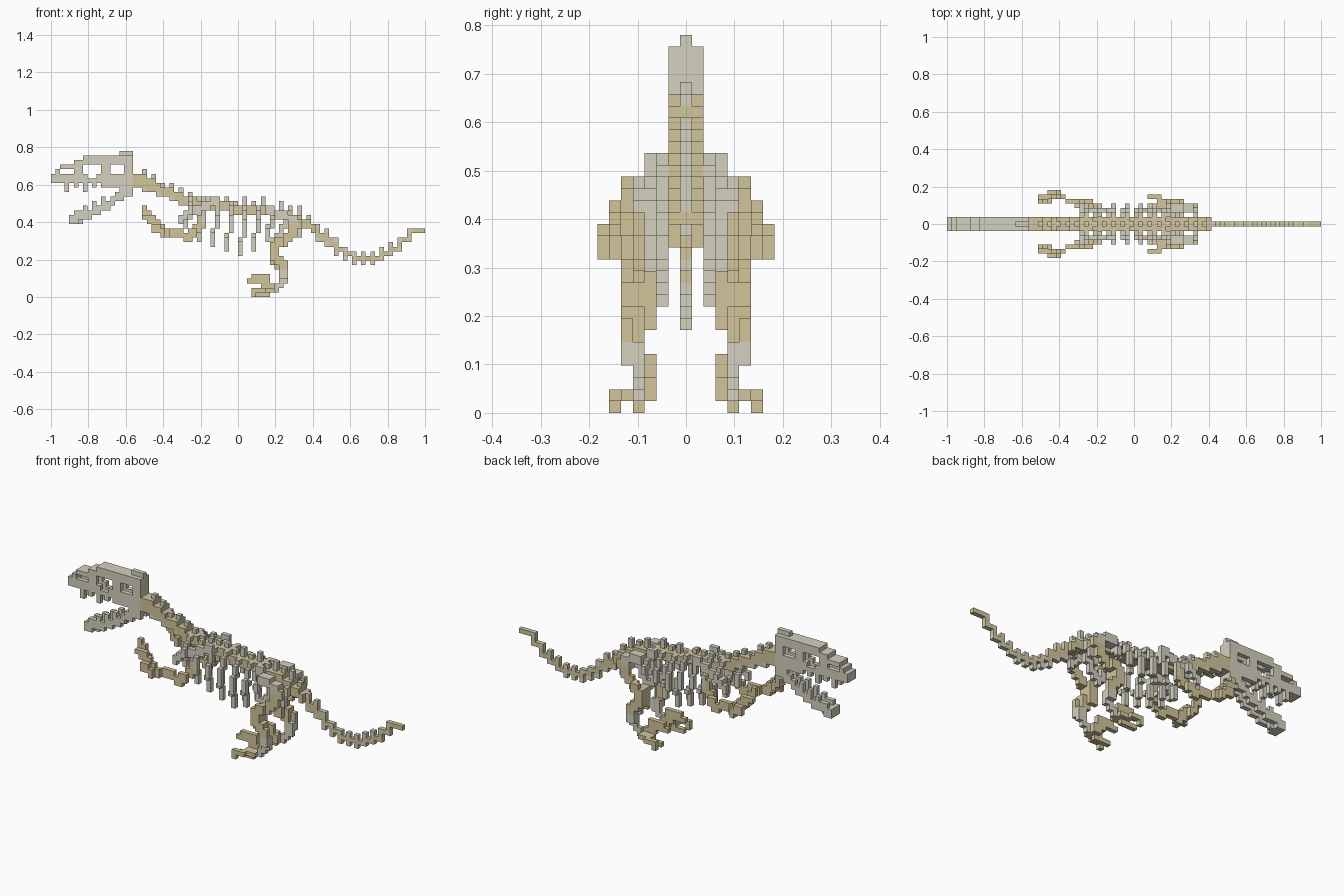
import bpy, bmesh
from mathutils import Vector

cube = bpy.data.objects.get("Cube")
if cube:
    bpy.data.objects.remove(cube)

U = 2 / 82  # edge of one block; cells are (x 0..81, y -7..7, z 0..31)


def material(name, rgb):
    m = bpy.data.materials.new(name)
    m.use_nodes = True
    col = (*rgb, 1)
    m.diffuse_color = col
    m.node_tree.nodes["Principled BSDF"].inputs["Base Color"].default_value = col
    return m


GREY = material("grey bone", (0.66, 0.64, 0.53))
TAN = material("tan bone", (0.64, 0.56, 0.33))


def box(x0, x1, y0, y1, z0, z1):
    """All cells in an inclusive range."""
    return {(x, y, z) for x in range(x0, x1 + 1)
            for y in range(y0, y1 + 1) for z in range(z0, z1 + 1)}


def path(pts, wide=0, high=1, deep=1):
    """Cells along a polyline, thickened in y, z and x."""
    out = set()
    for a, b in zip(pts, pts[1:]):
        a, b = Vector(a), Vector(b)
        n = max(1, int(max(abs(c) for c in b - a)))
        for i in range(n + 1):
            x, y, z = (int(c + 0.5) for c in a.lerp(b, i / n))
            out |= box(x, x + deep - 1, y - wide, y + wide, z, z + high - 1)
    return out


def mirror(cells):
    return cells | {(x, -y, z) for x, y, z in cells}


STEPS = [(1, 0, 0), (-1, 0, 0), (0, 1, 0), (0, -1, 0), (0, 0, 1), (0, 0, -1)]
used = set()


def build(name, cells, mat):
    """Make an object from the outer faces of a set of cells."""
    cells = cells - used
    used.update(cells)
    bm = bmesh.new()
    verts = {}

    def vert(p):
        key = tuple(round(c * 2) for c in p)
        if key not in verts:
            verts[key] = bm.verts.new(((p.x - 40.5) * U, p.y * U, (p.z + 0.5) * U))
        return verts[key]

    for c in sorted(cells):
        for s in STEPS:
            if tuple(i + j for i, j in zip(c, s)) in cells:
                continue
            n = Vector(s)
            u = Vector((s[1], s[2], s[0]))
            v = n.cross(u)
            mid = Vector(c) + n / 2
            bm.faces.new([vert(mid + (u * i + v * j) / 2)
                          for i, j in ((-1, -1), (1, -1), (1, 1), (-1, 1))])
    me = bpy.data.meshes.new(name)
    bm.to_mesh(me)
    bm.free()
    me.materials.append(mat)
    ob = bpy.data.objects.new(name, me)
    bpy.context.collection.objects.link(ob)


# Skull: side walls with openings, roof, snout and crest
snout = [(0, 0, 26), (2, 0, 28), (7, 0, 29)]
wall = box(0, 14, 1, 1, 25, 26) | box(12, 17, 1, 1, 24, 30) | box(15, 17, 1, 1, 22, 24)
wall |= {(x, 1, z) for x, y, z in path(snout)} | box(7, 14, 1, 1, 29, 30)
wall |= box(5, 6, 1, 1, 27, 28) | box(11, 11, 1, 1, 27, 28)
wall -= box(13, 15, 1, 1, 27, 28) | box(8, 9, 1, 1, 26, 26)
roof = box(0, 1, 0, 0, 25, 26) | path(snout)
roof |= box(7, 17, 0, 0, 30, 30) | box(17, 17, 0, 0, 23, 29) | box(15, 17, 0, 0, 31, 31)
build("skull", mirror(wall) | roof, GREY)
teeth = {(x, 1, 24) for x in range(3, 14, 2)} | {(3, 1, 23), (7, 1, 23)}
build("upper_teeth", mirror(teeth), GREY)

# Lower jaw: two rami joined at the chin
ramus = path([(17, 1, 22), (13, 1, 20), (8, 1, 17), (4, 1, 16)], high=2)
build("lower_jaw", mirror(ramus) | box(4, 6, 0, 0, 16, 17), GREY)
build("lower_teeth", mirror({(5, 1, 18), (7, 1, 19), (9, 1, 20), (11, 1, 21)}), GREY)

# Backbone
neck = [(18, 0, 25), (22, 0, 23), (28, 0, 21)]
back = [(28, 0, 20), (34, 0, 19), (44, 0, 18), (51, 0, 17), (57, 0, 14)]
build("neck", path([(18, 0, 24), (22, 0, 23)], 1, 3) | path(neck, 1, 2), TAN)
build("backbone", path(back, 1, 2), TAN)
tail = [(57, 0, 14), (62, 0, 10), (66, 0, 8), (71, 0, 8), (75, 0, 10), (79, 0, 14), (81, 0, 14)]
build("tail", path(tail) | path(tail[:2], 0, 2), TAN)

# Small spines above and below the vertebrae
bones = set(used)


def column_end(x, y, pick, lo=0):
    return pick(z for a, b, z in bones if (a, b) == (x, y) and z >= lo)


tops = {(x, 0, column_end(x, 0, max) + 1) for x in range(20, 80, 2)}
tops |= {(x, 0, column_end(x, 0, max) + 2) for x in range(42, 56, 4)}
build("upper_spines", tops, GREY)
lows = {(x, 0, column_end(x, 0, min) - 1) for x in range(58, 79, 2)}
lows |= mirror({(x, 1, column_end(x, 1, min, 18) - 1) for x in range(20, 29, 3)})
build("lower_spines", lows, GREY)

# Ribs
ribs = set()
for i, low in enumerate((15, 12, 11, 10, 9, 10, 12)):
    x, t = 30 + 3 * i, 21 - i // 2
    ribs |= path([(x, 2, t), (x, 3, t - 1), (x, 3, t - 2), (x, 4, t - 3), (x, 4, low + 4),
                  (x - 1, 3, low + 3), (x - 1, 2, low + 2), (x - 1, 2, low)])
build("ribs", mirror(ribs), GREY)

# Shoulders and arms
build("shoulder_blades", mirror(path([(36, 3, 20), (31, 3, 18), (28, 4, 16)], 0, 2)), GREY)
upper_arm = path([(32, 4, 16), (31, 4, 14), (29, 5, 12)], 0, 2, 2)
forearm = path([(29, 5, 12), (27, 5, 13), (24, 6, 13), (23, 6, 14)], 0, 2)
hand = path([(24, 7, 13), (22, 7, 14)], 0, 2) | path([(23, 6, 14), (21, 6, 16)], 0, 2, 2)
hand |= path([(22, 5, 15), (20, 5, 18)], 0, 2) | box(20, 22, 6, 6, 17, 17)
build("upper_arms", mirror(upper_arm), TAN)
build("forearms", mirror(forearm), TAN)
build("hands", mirror(hand), TAN)

# Pelvis: stepped blade with pubis and ischium
blade = path([(47, 2, 18), (50, 3, 17), (53, 3, 16), (54, 2, 15)], 0, 2)
blade |= path([(49, 4, 17), (53, 4, 16)], 0, 2)
prongs = path([(52, 3, 15), (54, 3, 13)], 0, 2) | path([(51, 2, 15), (48, 2, 11)], 0, 2)
build("pelvis", mirror(blade | prongs), GREY)

# Legs
thigh = path([(53, 4, 15), (51, 4, 12), (48, 5, 10)], 0, 2, 2) | box(48, 49, 3, 5, 8, 11)
calf = path([(48, 5, 8), (50, 5, 6)], 0, 2, 2) | path([(48, 4, 8), (49, 4, 6)], 0, 2, 2)
build("thighs", mirror(thigh), TAN)
build("calves", mirror(calf | box(48, 49, 3, 3, 7, 7)), TAN)
ankle = path([(50, 5, 5), (50, 5, 4)], 0, 1, 2) | path([(50, 4, 5), (50, 4, 3), (48, 4, 1)], 0, 1, 2)
build("ankles", mirror(ankle), GREY)

# Toes: middle, outer and the raised inner hook
toes = box(44, 47, 4, 4, 0, 0) | box(46, 48, 4, 5, 1, 1)
toes |= box(44, 46, 6, 6, 1, 1) | box(44, 44, 6, 6, 0, 0)
toes |= box(44, 47, 3, 3, 4, 4) | box(43, 45, 3, 3, 3, 3) | box(46, 47, 3, 3, 2, 3) | box(47, 48, 3, 3, 1, 2)
build("toes", mirror(toes), TAN)
